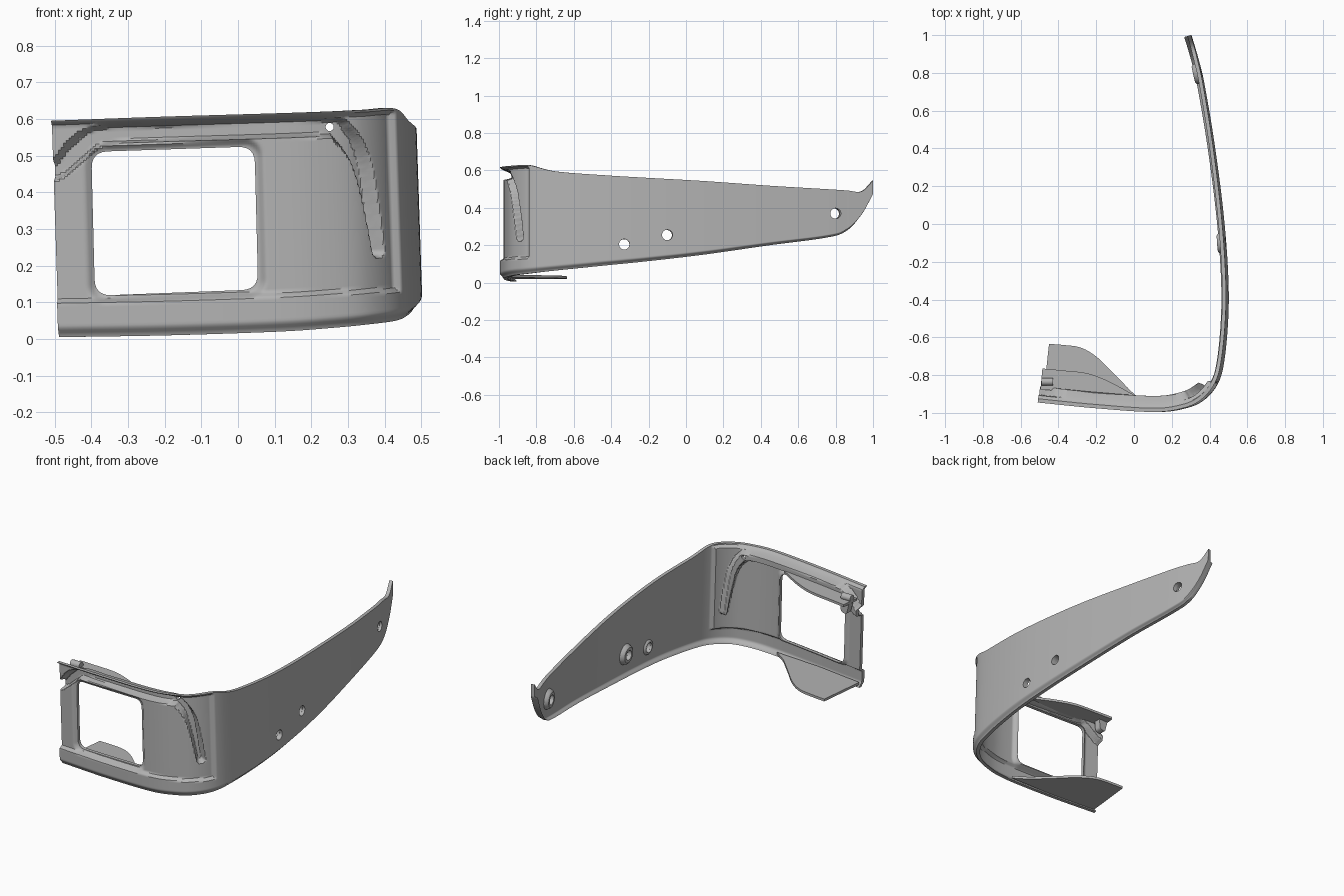
import bpy, bmesh, math
from mathutils import Vector, Matrix

if "Cube" in bpy.data.objects:
    bpy.data.objects.remove(bpy.data.objects["Cube"])

grey = bpy.data.materials.new("satin_grey")
grey.use_nodes = True
grey.diffuse_color = (0.45, 0.45, 0.45, 1)
grey.node_tree.nodes["Principled BSDF"].inputs["Base Color"].default_value = grey.diffuse_color


def finish(name, bm):
    bmesh.ops.recalc_face_normals(bm, faces=bm.faces[:])
    mesh = bpy.data.meshes.new(name)
    bm.to_mesh(mesh)
    bm.free()
    ob = bpy.data.objects.new(name, mesh)
    bpy.context.collection.objects.link(ob)
    mesh.materials.append(grey)
    return ob


def smooth(ob, angle=35):
    bpy.ops.object.select_all(action='DESELECT')
    ob.select_set(True)
    bpy.context.view_layer.objects.active = ob
    bpy.ops.object.shade_smooth_by_angle(angle=math.radians(angle))


def spline(points, n):
    """Smooth curve through points of any dimension."""
    p = [Vector(q) for q in points]
    p = [2 * p[0] - p[1]] + p + [2 * p[-1] - p[-2]]
    out = []
    for a, b, c, d in zip(p, p[1:], p[2:], p[3:]):
        for k in range(n):
            t = k / n
            out.append(0.5 * (2 * b + (c - a) * t + (2 * a - 5 * b + 4 * c - d) * t * t
                              + (3 * b - a - 3 * c + d) * t ** 3))
    return out + [p[-2]]


def resample(pts, step):
    out, acc = [pts[0]], 0
    for a, b in zip(pts, pts[1:]):
        acc += (b - a).xy.length
        if acc >= step(b):
            out.append(b)
            acc = 0
    if (out[-1] - pts[-1]).length > 0.004:
        out.append(pts[-1])
    return out


def ramp(d, width):
    t = min(max(d / width + 0.5, 0), 1)
    return t * t * (3 - 2 * t)


def rounded(corners, r, n=6):
    out, c = [], [Vector(q) for q in corners]
    for i, p in enumerate(c):
        a = p + (c[i - 1] - p).normalized() * r
        b = p + (c[(i + 1) % len(c)] - p).normalized() * r
        for k in range(n + 1):
            t = k / n
            out.append(a * (1 - t) ** 2 + p * 2 * t * (1 - t) + b * t * t)
    return out


def prism(name, outline, place, lo, hi):
    """Extrude a flat outline; place(u, v, w) puts it in space."""
    bm = bmesh.new()
    rings = [[bm.verts.new(place(u, v, w)) for u, v in outline] for w in (lo, hi)]
    bm.faces.new(rings[0])
    bm.faces.new(rings[1][::-1])
    for i in range(len(outline)):
        bm.faces.new((rings[0][i - 1], rings[0][i], rings[1][i], rings[1][i - 1]))
    return finish(name, bm)


# Plan path of the wall: x, y, bottom height, top height
PATH = spline([(-.5, -.945, .005, .595), (-.2, -.975, .01, .606), (.1, -.995, .02, .615),
               (.25, -.98, .03, .62), (.36, -.935, .04, .625), (.44, -.84, .05, .628),
               (.475, -.7, .065, .595), (.495, -.45, .09, .575), (.49, -.2, .115, .56),
               (.465, .1, .15, .543), (.42, .45, .2, .518), (.37, .75, .24, .5),
               (.345, .86, .275, .493), (.325, .94, .36, .488), (.31, 1, .47, .545)], 120)
COLS = resample(PATH, lambda p: .006 if p.y < -.78 else .03 if p.y < .8 else .012)

# Centreline of the sunken channel: x, z, half width
CHANNEL = spline([(-.53, .45, .02), (-.49, .466, .022), (-.44, .515, .028), (-.38, .553, .024),
                  (-.2, .563, .022), (.23, .577, .022), (.295, .558, .026), (.345, .49, .023),
                  (.376, .37, .017), (.398, .24, .013)], 5)
WINDOW = [(-.4, .51), (.045, .525), (.055, .135), (-.39, .118)]
WIN_MID = Vector((-.172, .322))
THICK = .02


def channel_distance(x, z):
    q, best = Vector((x, z)), -1
    for a, b in zip(CHANNEL, CHANNEL[1:]):
        d = (b - a).xy
        t = min(max((q - a.xy).dot(d) / d.length_squared, 0), 1)
        best = max(best, a.z + (b.z - a.z) * t - (q - a.xy - d * t).length)
    return best


def window_distance(x, z):
    dx = abs(x - WIN_MID.x + .026 * (z - WIN_MID.y)) - .193
    dz = abs(z - WIN_MID.y - .035 * (x - WIN_MID.x)) - .167
    return Vector((max(dx, 0), max(dz, 0))).length - .03


def depth(x, y, z, t):
    """How far the outer skin sinks in at a point."""
    d = .02 * ramp(.015 - t * .6, .03)
    if y > -.8:
        return d
    lift = .033 * (x + .5)
    panel = min(z - .102 - lift, .587 + lift - z, -.845 - y)
    d += .02 * ramp(panel, .014)
    if x < .42 and z > .2:
        d += .045 * ramp(channel_distance(x, z), .012)
    if x < .15:
        d += .018 * ramp(.012 - window_distance(x, z), .025)
    return d


# Wrap-around wall with sunken front panel and channel
ROWS = 96
bm = bmesh.new()
loops = []
for i, p in enumerate(COLS):
    tan = (COLS[min(i + 1, len(COLS) - 1)] - COLS[max(i - 1, 0)]).xy.normalized()
    nx, ny = -tan.y, tan.x
    outer, inner = [], []
    for j in range(ROWS + 1):
        t = j / ROWS
        z = p[2] + t * (p[3] - p[2])
        x = p.x - .033 * (z - .3)
        d = depth(x, p.y, z, t)
        outer.append(bm.verts.new((x + nx * d, p.y + ny * d, z)))
        d += THICK
        inner.append(bm.verts.new((x + nx * d, p.y + ny * d, z)))
    loops.append(outer + inner[::-1])
for a, b in zip(loops, loops[1:]):
    for k in range(len(a)):
        bm.faces.new((a[k - 1], b[k - 1], b[k], a[k]))
for ring in (loops[0], loops[-1]):
    for j in range(ROWS):
        bm.faces.new((ring[j], ring[j + 1], ring[-2 - j], ring[-1 - j]))
wall = finish("wraparound_wall", bm)

# Window and bolt hole cutters
circle = [(math.cos(k * math.tau / 32), math.sin(k * math.tau / 32)) for k in range(32)]
HOLES = [(-.33, .205, .045, .014), (-.1, .255, .06, .028), (.8, .37, .06, .028)]
cutters = [prism("window_cutter", rounded(WINDOW, .045), lambda u, v, w: (u, w, v), -1.1, -.8),
           prism("small_hole_cutter", [(.25 + .011 * c, .578 + .011 * s) for c, s in circle],
                 lambda u, v, w: (u, w, v), -1.1, -.8)]
for y, z, _, _ in HOLES:
    cutters.append(prism("bolt_hole_cutter", [(y + .028 * c, z + .028 * s) for c, s in circle],
                         lambda u, v, w: (w, u, v), .2, .6))
bpy.context.view_layer.objects.active = wall
for cutter in cutters:
    cutter.hide_render = True
    mod = wall.modifiers.new("cut", 'BOOLEAN')
    mod.operation, mod.solver, mod.object = 'DIFFERENCE', 'EXACT', cutter
    bpy.ops.object.modifier_apply(modifier=mod.name)
    bpy.data.objects.remove(cutter)
smooth(wall)

# Tapered bosses round the bolt holes, on the inside
for y, z, radius, height in HOLES:
    i = min(range(len(PATH)), key=lambda k: abs(PATH[k].y - y) + (PATH[k].x < .25))
    tan = (PATH[i + 1] - PATH[i - 1]).xy.normalized()
    axis = Vector((-tan.y, tan.x, -.033)).normalized()
    centre = Vector((PATH[i].x - .033 * (z - .3), y, z)) + axis * (THICK - .004)
    turn = Matrix.Translation(centre) @ axis.to_track_quat('Z', 'Y').to_matrix().to_4x4()
    profile = [(.028, 0), (.028, height), (radius * .72, height), (radius * .85, height * .8), (radius, 0)]
    bm = bmesh.new()
    rings = [[bm.verts.new(turn @ Vector((r * c, r * s, h))) for c, s in circle] for r, h in profile]
    for m in range(len(rings)):
        for k in range(32):
            bm.faces.new((rings[m - 1][k - 1], rings[m - 1][k], rings[m][k], rings[m][k - 1]))
    smooth(finish("bolt_boss", bm))


# Flanges reaching back from the front panel
def flange(name, back, front, base, slope, thick):
    edge = [(p.x, p.y) for p in spline(back, 8)]
    ob = prism(name, edge + front, lambda u, v, w: (u, v, base + slope * (u + .5) + w), 0, thick)
    smooth(ob)


flange("lower_flange", [(-.45, -.635), (-.38, -.64), (-.28, -.655), (-.19, -.71), (-.09, -.81), (0, -.9)],
       [(.08, -.955), (-.2, -.945), (-.48, -.915)], .018, .02, .014)
flange("upper_flange", [(-.485, -.765), (-.38, -.775), (-.25, -.79), (-.14, -.83), (0, -.905)],
       [(-.2, -.905), (-.495, -.875)], .53, .033, .014)

# Clip under the left end of the upper flange
clip = rounded([(-.49, .54), (-.43, .54), (-.435, .475), (-.47, .465)], .012)
smooth(prism("end_clip", clip, lambda u, v, w: (u, w, v), -.85, -.81))
smooth(prism("clip_pin", [(-.835 + .02 * c, .555 + .02 * s) for c, s in circle],
             lambda u, v, w: (w, u, v), -.49, -.43))
